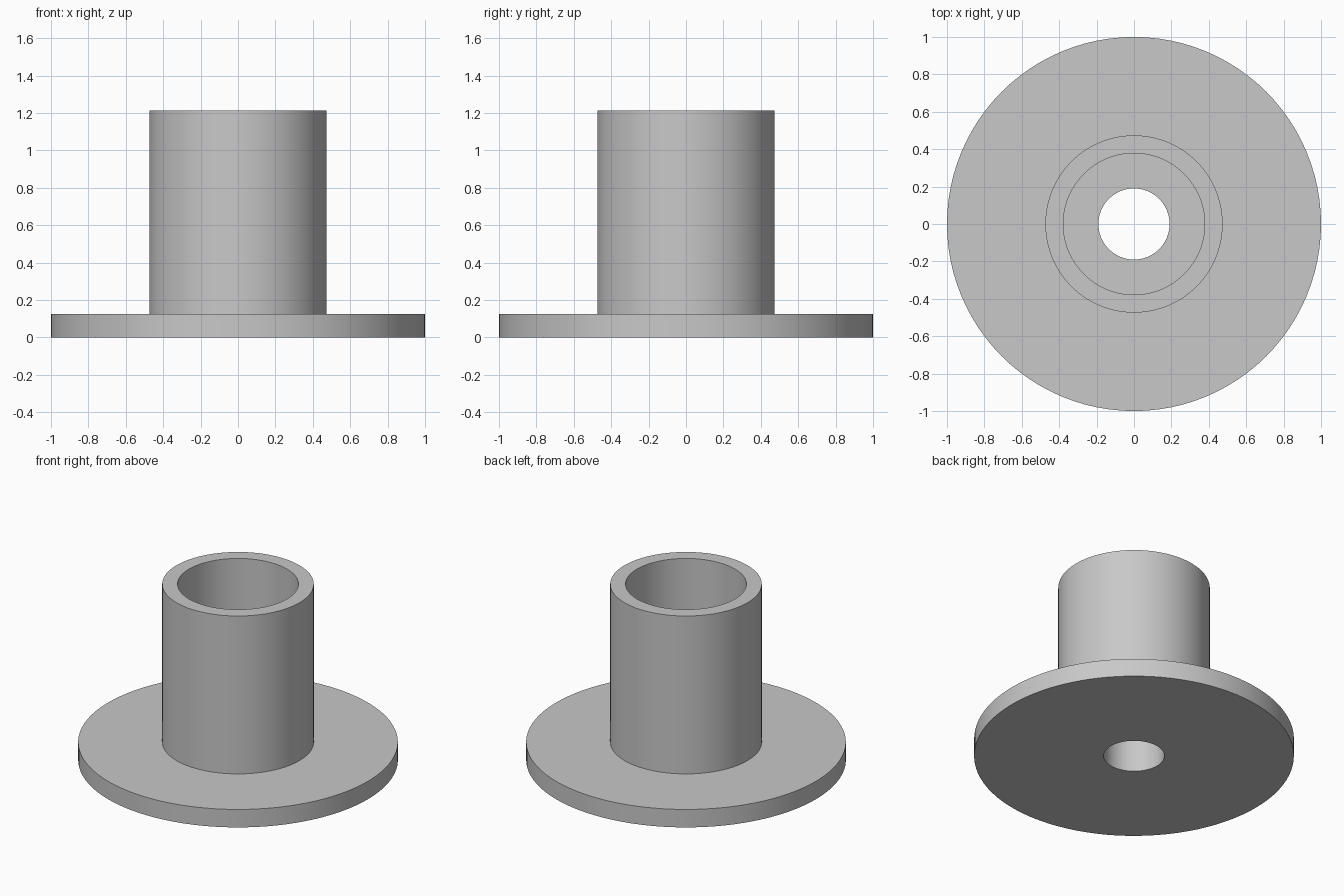
import bpy
import bmesh
import math

cube = bpy.data.objects.get("Cube")
if cube:
    bpy.data.objects.remove(cube, do_unlink=True)

SEGMENTS = 96
FLANGE_R, SLEEVE_R, BORE_R, HOLE_R = 1.0, 0.474, 0.378, 0.19
FLANGE_TOP, FLOOR_Z, HEIGHT = 0.124, 0.3, 1.214

# Single grey material
grey = bpy.data.materials.new("light grey")
grey.use_nodes = True
colour = (0.58, 0.58, 0.58, 1)
grey.diffuse_color = colour
grey.node_tree.nodes["Principled BSDF"].inputs["Base Color"].default_value = colour


def lathe(name, profile, material):
    """Revolve a closed (radius, height) profile around the z axis."""
    bm = bmesh.new()
    verts = [bm.verts.new((r, 0, z)) for r, z in profile]
    edges = [bm.edges.new((v, verts[(i + 1) % len(verts)]))
             for i, v in enumerate(verts)]
    bmesh.ops.spin(bm, geom=verts + edges, cent=(0, 0, 0), axis=(0, 0, 1),
                   angle=math.tau, steps=SEGMENTS, use_merge=True)
    bmesh.ops.remove_doubles(bm, verts=bm.verts, dist=1e-5)
    bmesh.ops.recalc_face_normals(bm, faces=bm.faces)
    mesh = bpy.data.meshes.new(name)
    bm.to_mesh(mesh)
    bm.free()
    mesh.materials.append(material)
    obj = bpy.data.objects.new(name, mesh)
    bpy.context.collection.objects.link(obj)
    bpy.ops.object.select_all(action="DESELECT")
    obj.select_set(True)
    bpy.context.view_layer.objects.active = obj
    bpy.ops.object.shade_smooth_by_angle(angle=math.radians(30))
    return obj


# Flange and sleeve in one piece, with a wide bore stepping down to a hole
lathe("flanged_bushing", [
    (HOLE_R, 0),
    (FLANGE_R, 0),
    (FLANGE_R, FLANGE_TOP),
    (SLEEVE_R, FLANGE_TOP),
    (SLEEVE_R, HEIGHT),
    (BORE_R, HEIGHT),
    (BORE_R, FLOOR_Z),
    (HOLE_R, FLOOR_Z),
], grey)
